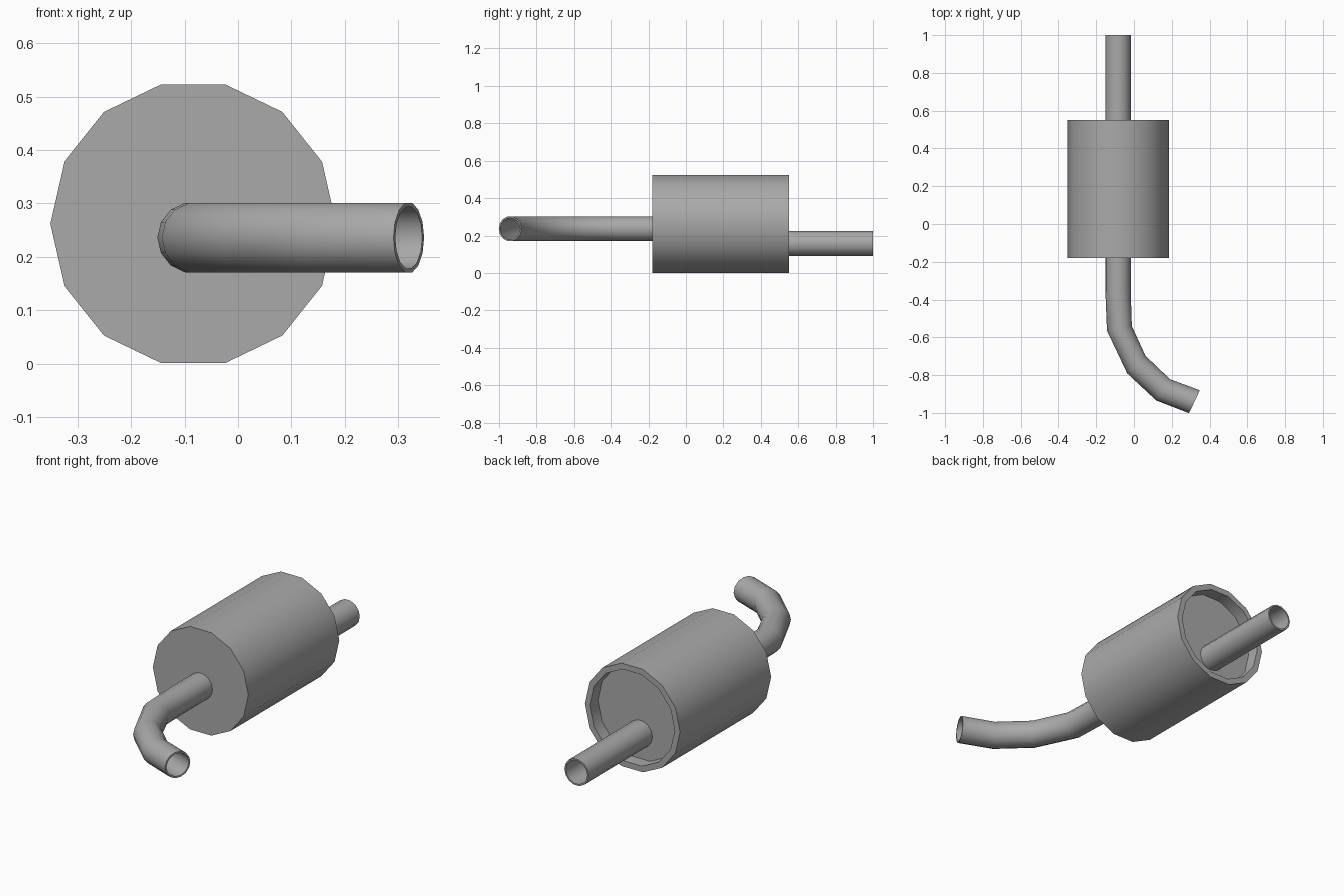
import bpy, bmesh, math
from mathutils import Vector

cube = bpy.data.objects.get("Cube")
if cube:
    bpy.data.objects.remove(cube, do_unlink=True)

SIDES = 14
AXIS_X = -0.084

steel = bpy.data.materials.new("grey steel")
steel.use_nodes = True
colour = (0.4, 0.4, 0.4, 1)
steel.diffuse_color = colour
bsdf = next(n for n in steel.node_tree.nodes if n.type == 'BSDF_PRINCIPLED')
bsdf.inputs["Base Color"].default_value = colour
bsdf.inputs["Roughness"].default_value = 0.6


def ring(bm, centre, across, radius):
    """Round section spanned by a horizontal direction and z."""
    verts = []
    for i in range(SIDES):
        a = 2 * math.pi * i / SIDES
        offset = across * math.cos(a) + Vector((0, 0, math.sin(a)))
        verts.append(bm.verts.new(centre + offset * radius))
    return verts


def bridge(bm, a, b):
    for i in range(SIDES):
        j = (i + 1) % SIDES
        bm.faces.new((a[i], a[j], b[j], b[i]))


def finish(bm, name):
    bmesh.ops.recalc_face_normals(bm, faces=bm.faces[:])
    mesh = bpy.data.meshes.new(name)
    bm.to_mesh(mesh)
    bm.free()
    mesh.materials.append(steel)
    obj = bpy.data.objects.new(name, mesh)
    bpy.context.collection.objects.link(obj)
    bpy.ops.object.select_all(action='DESELECT')
    obj.select_set(True)
    bpy.context.view_layer.objects.active = obj
    bpy.ops.object.shade_smooth_by_angle(angle=math.radians(32))


def pipe(name, edges, z, radius, wall=0.008):
    """Hollow pipe; edges holds the left and right wall points of each section."""
    bm = bmesh.new()
    outer, inner = [], []
    for x1, y1, x2, y2 in edges:
        p, q = Vector((x1, y1, 0)), Vector((x2, y2, 0))
        centre = (p + q) / 2 + Vector((0, 0, z))
        across = (q - p).normalized()
        outer.append(ring(bm, centre, across, radius))
        inner.append(ring(bm, centre, across, radius - wall))
    loop = outer + inner[::-1]
    for a, b in zip(loop, loop[1:] + loop[:1]):
        bridge(bm, a, b)
    finish(bm, name)


# Drum with a closed front and a recessed rear plate
bm = bmesh.new()
rings = [ring(bm, Vector((AXIS_X, y, 0.262)), Vector((1, 0, 0)), r)
         for y, r in ((-0.18, 0.268), (0.55, 0.268), (0.55, 0.238), (0.485, 0.238))]
for a, b in zip(rings, rings[1:]):
    bridge(bm, a, b)
bm.faces.new(rings[0])
bm.faces.new(rings[-1])
finish(bm, "muffler_drum")

# Straight rear pipe
pipe("rear_pipe", [(-0.152, 0.45, -0.016, 0.45), (-0.152, 1, -0.016, 1)], 0.157, 0.068)

# Front pipe curving towards the left
pipe("front_bent_pipe", [
    (-0.152, -0.15, -0.016, -0.15),
    (-0.152, -0.36, -0.016, -0.36),
    (-0.143, -0.565, -0.011, -0.54),
    (-0.036, -0.79, 0.061, -0.698),
    (0.119, -0.933, 0.19, -0.823),
    (0.292, -1.0, 0.348, -0.882),
], 0.236, 0.067)
